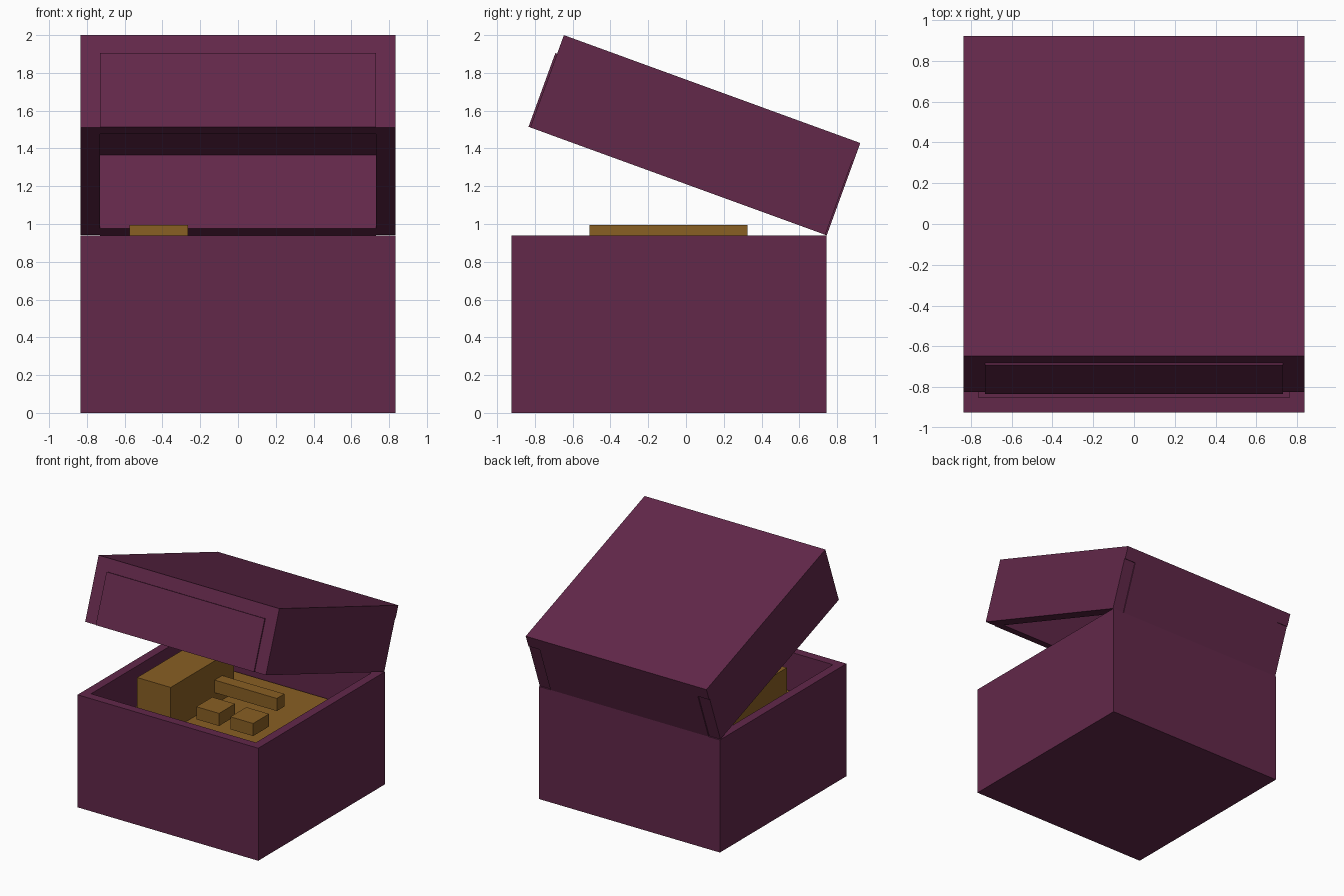
import bpy, bmesh, math
from mathutils import Matrix, Vector

cube = bpy.data.objects.get("Cube")
if cube:
    bpy.data.objects.remove(cube, do_unlink=True)


def make_material(name, rgb):
    mat = bpy.data.materials.new(name)
    mat.use_nodes = True
    color = (*rgb, 1.0)
    mat.diffuse_color = color
    mat.node_tree.nodes["Principled BSDF"].inputs["Base Color"].default_value = color
    return mat


PLUM = make_material("plum", (0.122, 0.021, 0.068))
GOLD = make_material("gold", (0.25, 0.115, 0.017))


def box(name, mat, x, y, z, matrix=Matrix(), cavity=None):
    """Box from (min, max) ranges; cavity = (wall, depth) hollows it from the top."""
    bm = bmesh.new()
    bmesh.ops.create_cube(bm, size=1)
    for v in bm.verts:
        v.co = Vector([r[0] if c < 0 else r[1] for c, r in zip(v.co, (x, y, z))])
    if cavity:
        wall, depth = cavity
        top = max(bm.faces, key=lambda f: f.calc_center_median().z)
        bmesh.ops.inset_region(bm, faces=[top], thickness=wall)
        floor = bmesh.ops.extrude_discrete_faces(bm, faces=[top])["faces"][0]
        bmesh.ops.translate(bm, verts=floor.verts, vec=(0, 0, -depth))
    bm.transform(matrix)
    mesh = bpy.data.meshes.new(name)
    bm.to_mesh(mesh)
    bm.free()
    mesh.materials.append(mat)
    obj = bpy.data.objects.new(name, mesh)
    bpy.context.collection.objects.link(obj)
    return obj


HALF, WALL = 0.835, 0.104
INNER = HALF - WALL
DEPTH, BASE_H, LID_H = 1.67, 0.94, 0.52
BACK = 0.745
FRONT = BACK - DEPTH

# Open box
box("box_base", PLUM, (-HALF, HALF), (FRONT, BACK), (0, BASE_H), cavity=(WALL, BASE_H - WALL))

# Contents
box("gold_filling", GOLD, (-INNER, INNER), (FRONT + WALL, BACK - WALL), (WALL, 0.632))
box("gold_block", GOLD, (-0.575, -0.265), (-0.51, 0.325), (0.6, 0.995))
box("gold_bar", GOLD, (-0.3, 0.31), (0.07, 0.17), (0.73, 0.835))
for side, x in (("right", -0.105), ("left", 0.21)):
    box(f"gold_ingot_{side}", GOLD, (x, x + 0.21), (-0.4, -0.19), (0.73, 0.835))

# Lid, modelled closed with the hinge at the origin, then swung open
hinge = Matrix.Translation((0, BACK, BASE_H)) @ Matrix.Rotation(math.radians(-20), 4, "X")
CEILING = LID_H - WALL
box("lid_top", PLUM, (-HALF, HALF), (-DEPTH, 0), (CEILING, LID_H), hinge)
for side, x in (("right", (-HALF, -INNER)), ("left", (INNER, HALF))):
    box(f"lid_wall_{side}", PLUM, x, (-DEPTH, -0.008), (0, CEILING), hinge)
box("lid_wall_front", PLUM, (-INNER, INNER), (-DEPTH - 0.01, WALL - DEPTH), (0, CEILING), hinge)
box("lid_wall_back", PLUM, (-INNER, INNER), (-WALL, 0), (0, CEILING), hinge)
